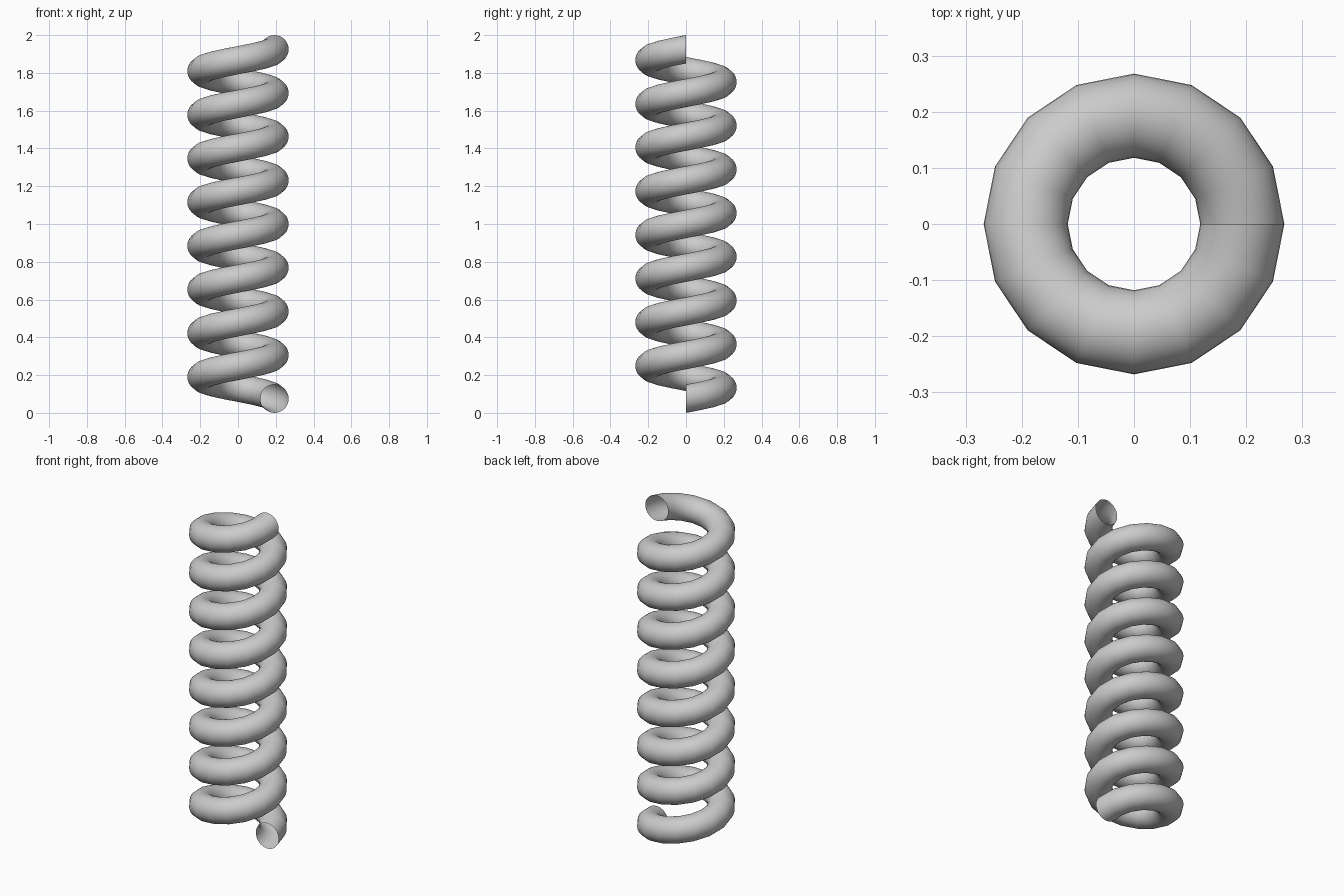
import bpy
import bmesh
from math import cos, sin, tau

if "Cube" in bpy.data.objects:
    bpy.data.objects.remove(bpy.data.objects["Cube"])

COIL_R, WIRE_R = 0.193, 0.075   # coil centre radius, wire radius
TURNS, STEPS, SIDES = 8, 16, 32  # turns, segments per turn, wire sides
RISE = 2.0 - 2 * WIRE_R

# Coil: upright wire circle swept along a helix, open at both ends
bm = bmesh.new()
rings = []
count = TURNS * STEPS
for i in range(count + 1):
    a = tau * i / STEPS
    z0 = WIRE_R + RISE * i / count
    ring = []
    for j in range(SIDES):
        b = tau * j / SIDES
        rad = COIL_R + WIRE_R * cos(b)
        ring.append(bm.verts.new((rad * cos(a), rad * sin(a), z0 + WIRE_R * sin(b))))
    rings.append(ring)

for r0, r1 in zip(rings, rings[1:]):
    for j in range(SIDES):
        k = (j + 1) % SIDES
        face = bm.faces.new((r0[j], r1[j], r1[k], r0[k]))
        face.smooth = True

mesh = bpy.data.meshes.new("spring_coil")
bm.to_mesh(mesh)
bm.free()
bpy.context.collection.objects.link(bpy.data.objects.new("spring_coil", mesh))
